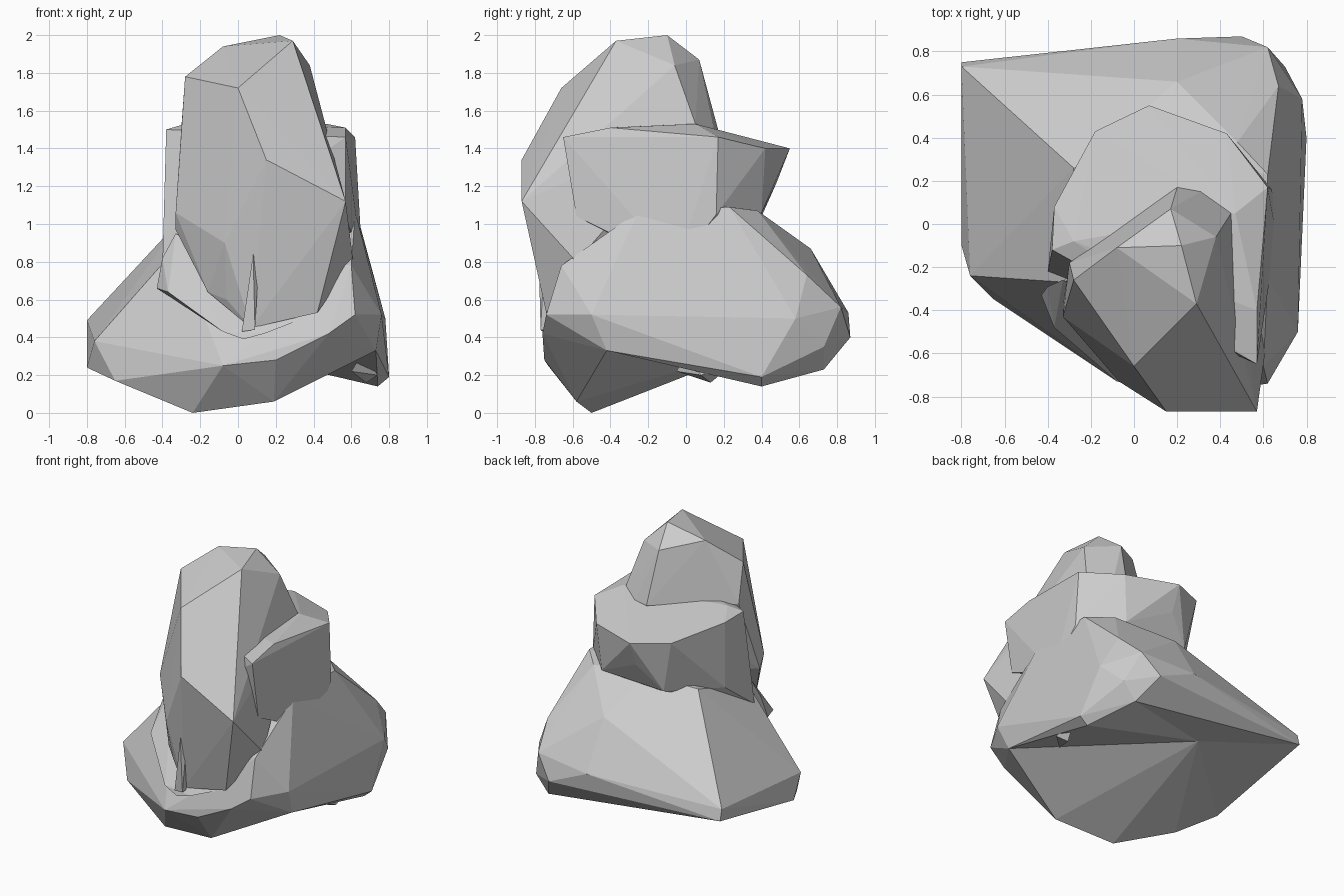
import bpy
import bmesh
from mathutils import Vector

default_cube = bpy.data.objects.get("Cube")
if default_cube:
    bpy.data.objects.remove(default_cube, do_unlink=True)

UNIT = 0.01  # corner positions below are in hundredths


def make_material(name, colour):
    material = bpy.data.materials.new(name)
    material.use_nodes = True
    material.diffuse_color = colour
    shader = material.node_tree.nodes["Principled BSDF"]
    shader.inputs["Base Color"].default_value = colour
    shader.inputs["Roughness"].default_value = 0.9
    return material


def hollow_underside(bm, centre, steepness=-0.8):
    """Merge the downward facets and pull their middle up to the centre."""
    bm.normal_update()
    below = [face for face in bm.faces if face.normal.z < steepness]
    merged = bmesh.ops.dissolve_faces(bm, faces=below)["region"]
    if merged:
        largest = max(merged, key=lambda face: face.calc_area())
        poked = bmesh.ops.poke(bm, faces=[largest])
        for vert in poked["verts"]:
            vert.co = Vector(centre) * UNIT


def make_rock(name, corners, material, underside=None):
    """Chisel a flat-sided boulder as the hull around its corners."""
    bm = bmesh.new()
    for corner in corners:
        bm.verts.new(Vector(corner) * UNIT)
    hull = bmesh.ops.convex_hull(bm, input=bm.verts[:])
    loose = {v for v in hull["geom_interior"] + hull["geom_unused"]
             if isinstance(v, bmesh.types.BMVert)}
    bmesh.ops.delete(bm, geom=list(loose), context="VERTS")
    if underside:
        hollow_underside(bm, underside)
    bmesh.ops.recalc_face_normals(bm, faces=bm.faces[:])
    mesh = bpy.data.meshes.new(name)
    bm.to_mesh(mesh)
    bm.free()
    mesh.materials.append(material)
    rock = bpy.data.objects.new(name, mesh)
    bpy.context.collection.objects.link(rock)
    return rock


stone = make_material("pale_grey_stone", (0.6, 0.6, 0.6, 1.0))

# Wide base boulder: lower rim, bulging waist, narrow shoulders
base_rim = [
    (-24, -50, 0), (19, -58, 6), (-65, -35, 17), (-80, -10, 24),
    (-72, 7, 22), (-80, 75, 41), (60, 73, 23), (74, 40, 14),
    (80, 40, 19), (73, -42, 33),
]
base_waist = [
    (-80, 73, 49), (-76, -24, 38), (-8, -73, 25), (20, -75, 28),
    (48, -76, 42), (62, -74, 52), (76, -50, 52), (78, 58, 50),
    (70, 73, 35), (62, 82, 56), (50, 87, 40), (20, 86, 53),
]
base_shoulders = [
    (60, -66, 78), (67, 64, 73), (20, 66, 87), (62, 23, 109),
    (48, 38, 107), (10, 32, 108), (-28, 26, 105), (-32, -27, 88),
    (62, -25, 107),
]
make_rock("base_boulder", base_rim + base_waist + base_shoulders, stone,
          underside=(-20, 42, 36))

# Middle boulder forming a collar behind the tall one
collar_top = [
    (7, 55, 140), (-18, 43, 142), (-37, 8, 149), (-38, -12, 150),
    (-28, -8, 153), (47, 5, 153), (43, 42, 140), (62, 17, 146),
    (57, -40, 151), (57, -65, 146), (50, -60, 146),
]
collar_bottom = [
    (7, 48, 122), (-10, 40, 104), (40, 40, 106), (-35, 5, 100),
    (-40, -22, 79), (64, 16, 105), (57, -58, 104), (66, -5, 78),
]
make_rock("collar_boulder", collar_top + collar_bottom, stone)

# Tall boulder leaning on the front
tall_crown = [
    (22, -10, 200), (29, -37, 197), (-8, -11, 194), (0, -66, 172),
    (-28, -26, 178), (17, 7, 187), (38, -6, 184), (20, 17, 150),
    (31, 15, 150), (45, 5, 153), (-30, -18, 151),
]
tall_body = [
    (15, -87, 134), (57, -87, 112), (-33, -43, 106), (-7, -73, 90),
    (-33, -38, 97), (-6, -66, 60), (-16, -57, 64), (7, -72, 45),
    (42, -74, 53), (61, -58, 80), (30, 0, 90),
]
make_rock("tall_boulder", tall_crown + tall_body, stone)

# Splintered ledge under the tall boulder
ledge = [
    (-33, -26, 95), (-40, -29, 82), (-43, -33, 66), (-37, -48, 64),
    (-8, -73, 43), (3, -75, 39), (14, -75, 42), (40, -70, 52),
    (10, -40, 60),
]
make_rock("splintered_ledge", ledge, stone)

# Thin upright splinter in front of the ledge
splinter = [
    (8, -78, 84), (11, -75, 80), (2, -76, 43), (9, -77, 44), (9, -64, 44),
]
make_rock("upright_splinter", splinter, stone)

# Small chip beneath the right-hand side
chip = [
    (60, -5, 22), (68, 13, 16), (74, 8, 20), (66, 0, 32), (72, 25, 26),
]
make_rock("underside_chip", chip, stone)
